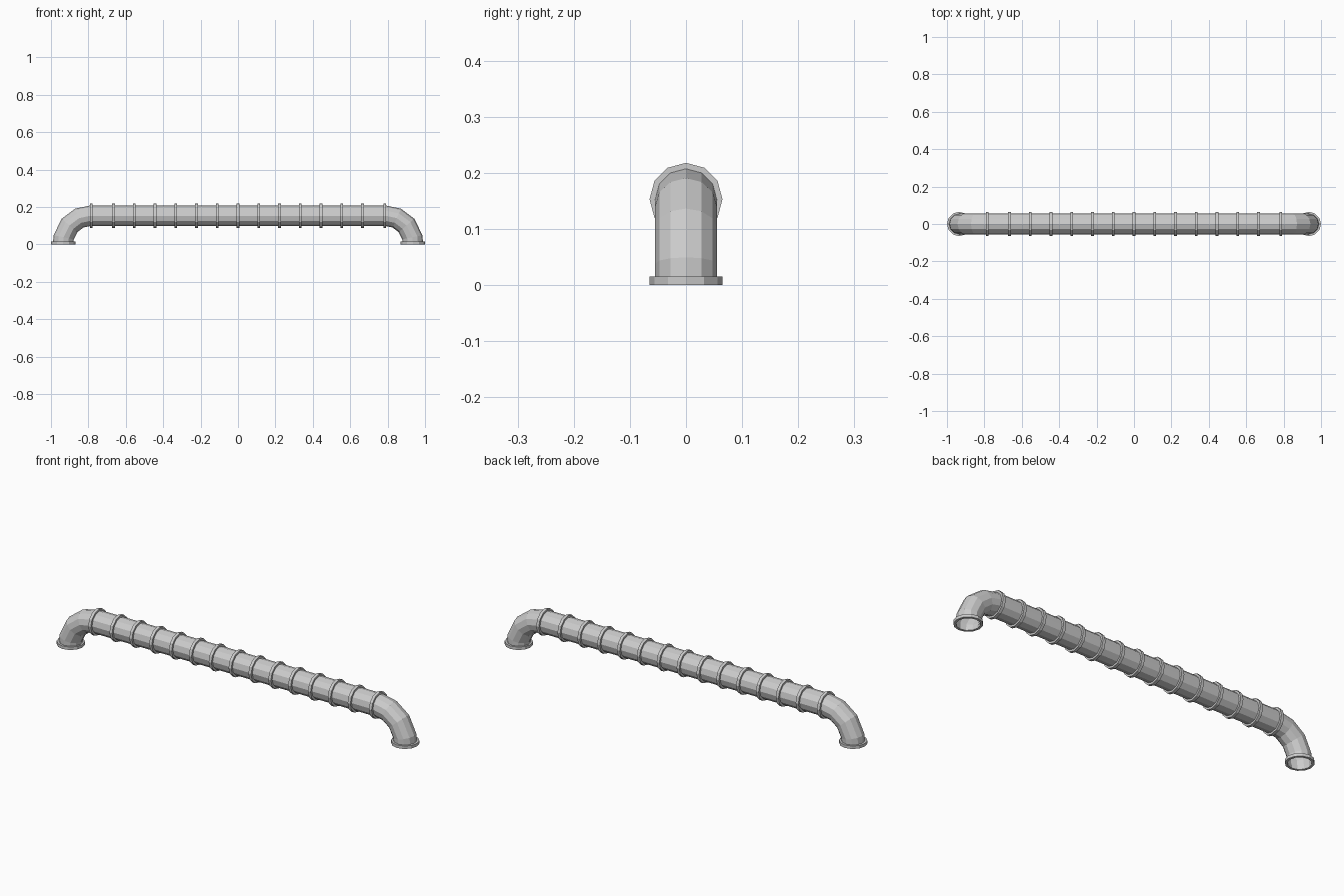
import bpy, bmesh
from math import sin, cos, pi, radians
from mathutils import Vector

if "Cube" in bpy.data.objects:
    bpy.data.objects.remove(bpy.data.objects["Cube"])

SIDES = 12
PIPE_R, RING_R = 0.055, 0.065
END_X, BEND_X, BEND_Z = 0.935, 0.79, 0.008
BEND_R = END_X - BEND_X
AXIS_Z = BEND_Z + BEND_R


def loft(name, rings, closed=False):
    """rings: list of (centre, tilt, radius); tilt turns the section from z (0) to x (90)."""
    bm = bmesh.new()
    loops = []
    for c, tilt, r in rings:
        u = Vector((cos(tilt), 0, -sin(tilt)))
        v = Vector((0, 1, 0))
        loops.append([bm.verts.new(Vector(c) + r * (cos(a) * u + sin(a) * v))
                      for a in (2 * pi * i / SIDES for i in range(SIDES))])
    pairs = list(zip(loops, loops[1:]))
    if closed:
        pairs.append((loops[-1], loops[0]))
    for a, b in pairs:
        for i in range(SIDES):
            j = (i + 1) % SIDES
            bm.faces.new((a[i], a[j], b[j], b[i]))
    bmesh.ops.recalc_face_normals(bm, faces=bm.faces)
    mesh = bpy.data.meshes.new(name)
    bm.to_mesh(mesh)
    bm.free()
    obj = bpy.data.objects.new(name, mesh)
    bpy.context.collection.objects.link(obj)
    return obj


def collar(name, centre, tilt, inner, width=0.015):
    """Square-edged ring around the pipe."""
    half = Vector((sin(tilt), 0, cos(tilt))) * width / 2
    c = Vector(centre)
    return loft(name, [(c - half, tilt, inner), (c - half, tilt, RING_R),
                       (c + half, tilt, RING_R), (c + half, tilt, inner)], closed=True)


# open-ended pipe with an elbow at each end
left = [((-END_X, 0, 0.003), 0, PIPE_R)]
for deg in (12, 40, 66, 90):
    t = radians(deg)
    left.append(((-BEND_X - BEND_R * cos(t), 0, BEND_Z + BEND_R * sin(t)), t, PIPE_R))
right = [((-c[0], c[1], c[2]), pi - t, r) for c, t, r in reversed(left)]
loft("pipe", left + right)

# floor flanges
for side, x in (("left", -END_X), ("right", END_X)):
    collar("flange_" + side, (x, 0, 0.0075), 0, 0.053)

# evenly spaced pipe bands
positions = [i * 0.111 for i in range(-6, 7)] + [-0.785, 0.785]
for x in sorted(positions):
    collar("pipe_band", (x, 0, AXIS_Z), pi / 2, 0.053)
